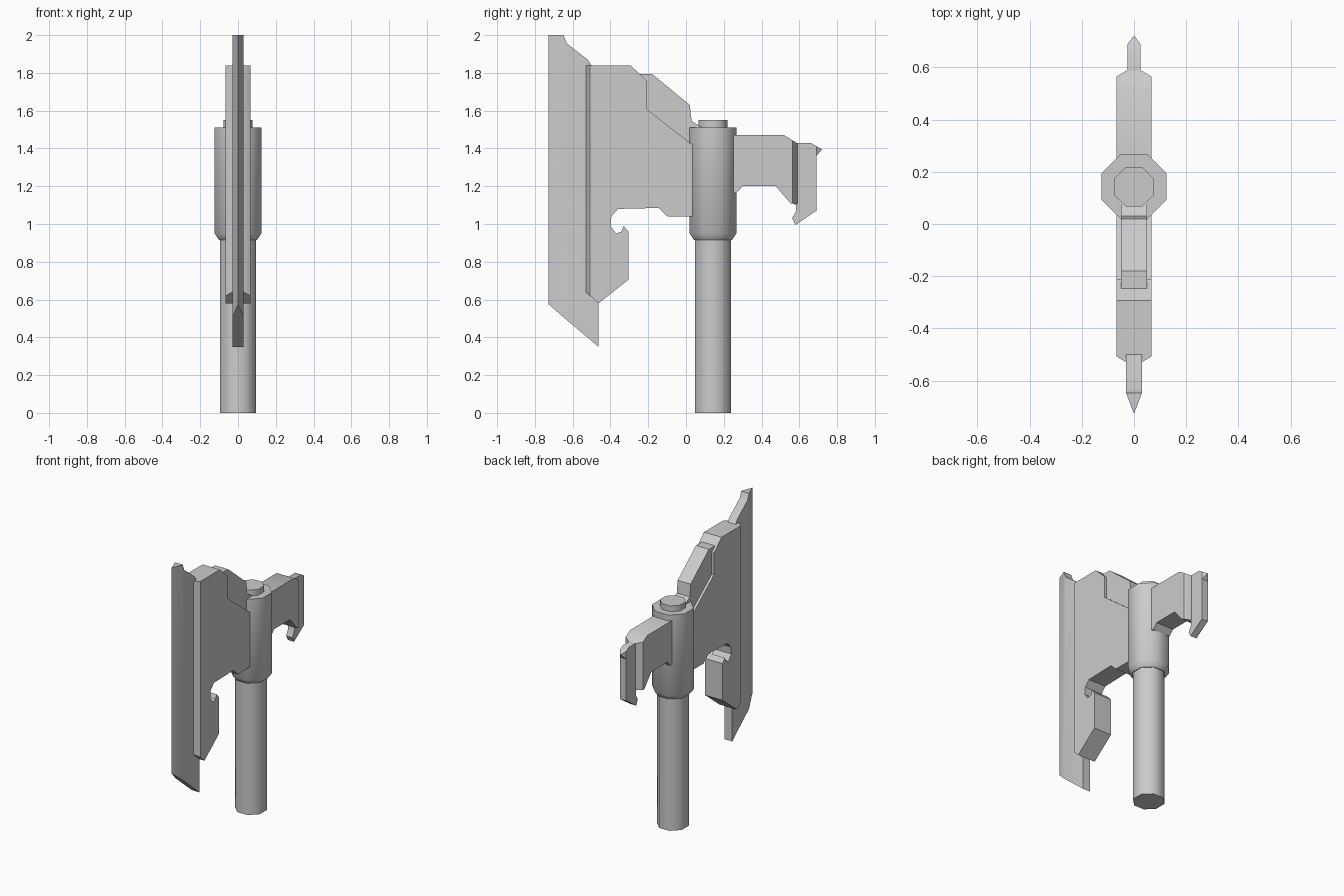
import bpy, bmesh, math
from mathutils import Vector

if "Cube" in bpy.data.objects:
    bpy.data.objects.remove(bpy.data.objects["Cube"], do_unlink=True)

steel = bpy.data.materials.new("plain_grey_steel")
steel.use_nodes = True
GREY = (0.6, 0.6, 0.6, 1.0)
steel.diffuse_color = GREY
steel.node_tree.nodes["Principled BSDF"].inputs["Base Color"].default_value = GREY

HUB_Y = 0.143


def finish(name, bm, angle):
    bmesh.ops.remove_doubles(bm, verts=bm.verts, dist=1e-4)
    bmesh.ops.recalc_face_normals(bm, faces=bm.faces)
    mesh = bpy.data.meshes.new(name)
    bm.to_mesh(mesh)
    bm.free()
    mesh.materials.append(steel)
    obj = bpy.data.objects.new(name, mesh)
    bpy.context.collection.objects.link(obj)
    bpy.ops.object.select_all(action="DESELECT")
    obj.select_set(True)
    bpy.context.view_layer.objects.active = obj
    bpy.ops.object.shade_smooth_by_angle(angle=math.radians(angle))
    return obj


def plate(name, outline, half, taper=None):
    """Extrude a side outline (y, z) to +-half; taper = (shoulder_y, end_y, end_half)."""
    bm = bmesh.new()
    face = bm.faces.new([bm.verts.new((-half, y, z)) for y, z in outline])
    ext = bmesh.ops.extrude_face_region(bm, geom=[face], use_keep_orig=True)
    moved = [g for g in ext["geom"] if isinstance(g, bmesh.types.BMVert)]
    bmesh.ops.translate(bm, verts=moved, vec=(2 * half, 0, 0))
    bmesh.ops.recalc_face_normals(bm, faces=bm.faces)
    if taper:
        shoulder, end, end_half = taper
        for side in (1, -1):
            normal = Vector((side * abs(end - shoulder),
                             math.copysign(half - end_half, end - shoulder), 0))
            geom = bm.verts[:] + bm.edges[:] + bm.faces[:]
            bmesh.ops.bisect_plane(bm, geom=geom, dist=1e-5, clear_outer=True,
                                   plane_co=(side * half, shoulder, 0),
                                   plane_no=normal.normalized())
            rim = [e for e in bm.edges if e.is_boundary]
            bmesh.ops.holes_fill(bm, edges=rim, sides=0)
    return finish(name, bm, 35)


def octagon_post(name, rings):
    """Stack octagonal rings given as (flat radius, z)."""
    bm = bmesh.new()
    loops = []
    for radius, z in rings:
        r = radius / math.cos(math.pi / 8)
        loops.append([bm.verts.new((r * math.cos((k + 0.5) * math.pi / 4),
                                    HUB_Y + r * math.sin((k + 0.5) * math.pi / 4), z))
                      for k in range(8)])
    for low, high in zip(loops, loops[1:]):
        for k in range(8):
            n = (k + 1) % 8
            bm.faces.new((low[k], low[n], high[n], high[k]))
    bm.faces.new(loops[0][::-1])
    bm.faces.new(loops[-1])
    return finish(name, bm, 50)


# Handle, socket and top peg
octagon_post("handle", [(0.095, 0), (0.095, 0.93)])
octagon_post("socket", [(0.1, 0.915), (0.124, 0.95), (0.124, 1.51)])
octagon_post("top_peg", [(0.076, 1.5), (0.076, 1.55)])

# Thin cutting blade with a sharpened front edge
plate("cutting_blade", [
    (-0.727, 2), (-0.648, 2), (-0.632, 1.957), (-0.52, 1.87), (-0.5, 1.84),
    (-0.463, 1.8), (-0.463, 0.35), (-0.653, 0.51), (-0.727, 0.575)],
    0.03, (-0.648, -0.727, 0))

# Thick blade body with the lower hook
plate("blade_body", [
    (-0.53, 1.84), (-0.293, 1.84), (-0.21, 1.76), (-0.21, 1.61), (0.02, 1.43),
    (0.08, 1.39), (0.08, 1.04), (-0.098, 1.04), (-0.145, 1.085), (-0.36, 1.08),
    (-0.395, 1.04), (-0.4, 0.99), (-0.37, 0.95), (-0.342, 0.96), (-0.33, 0.99),
    (-0.305, 0.96), (-0.305, 0.705), (-0.463, 0.58), (-0.53, 0.64)],
    0.067, (-0.507, -0.53, 0.03))

# Slightly thinner brace between blade and socket
plate("upper_brace", [
    (-0.25, 1.795), (-0.18, 1.795), (0.02, 1.63), (0.03, 1.545), (0.07, 1.52),
    (0.1, 1.5), (0.1, 1.35), (0.02, 1.4), (-0.25, 1.58)], 0.05)

# Rear arm and its thin beak
plate("rear_arm", [
    (0.2, 1.47), (0.52, 1.47), (0.59, 1.427), (0.59, 1.105), (0.553, 1.11),
    (0.475, 1.2), (0.3, 1.2), (0.267, 1.165), (0.2, 1.165)],
    0.067, (0.565, 0.59, 0.024))
plate("rear_beak", [
    (0.55, 1.43), (0.66, 1.43), (0.72, 1.395), (0.69, 1.36), (0.69, 1.07),
    (0.58, 0.995), (0.562, 1.03), (0.583, 1.07), (0.583, 1.1), (0.55, 1.12)],
    0.024, (0.69, 0.722, 0))
